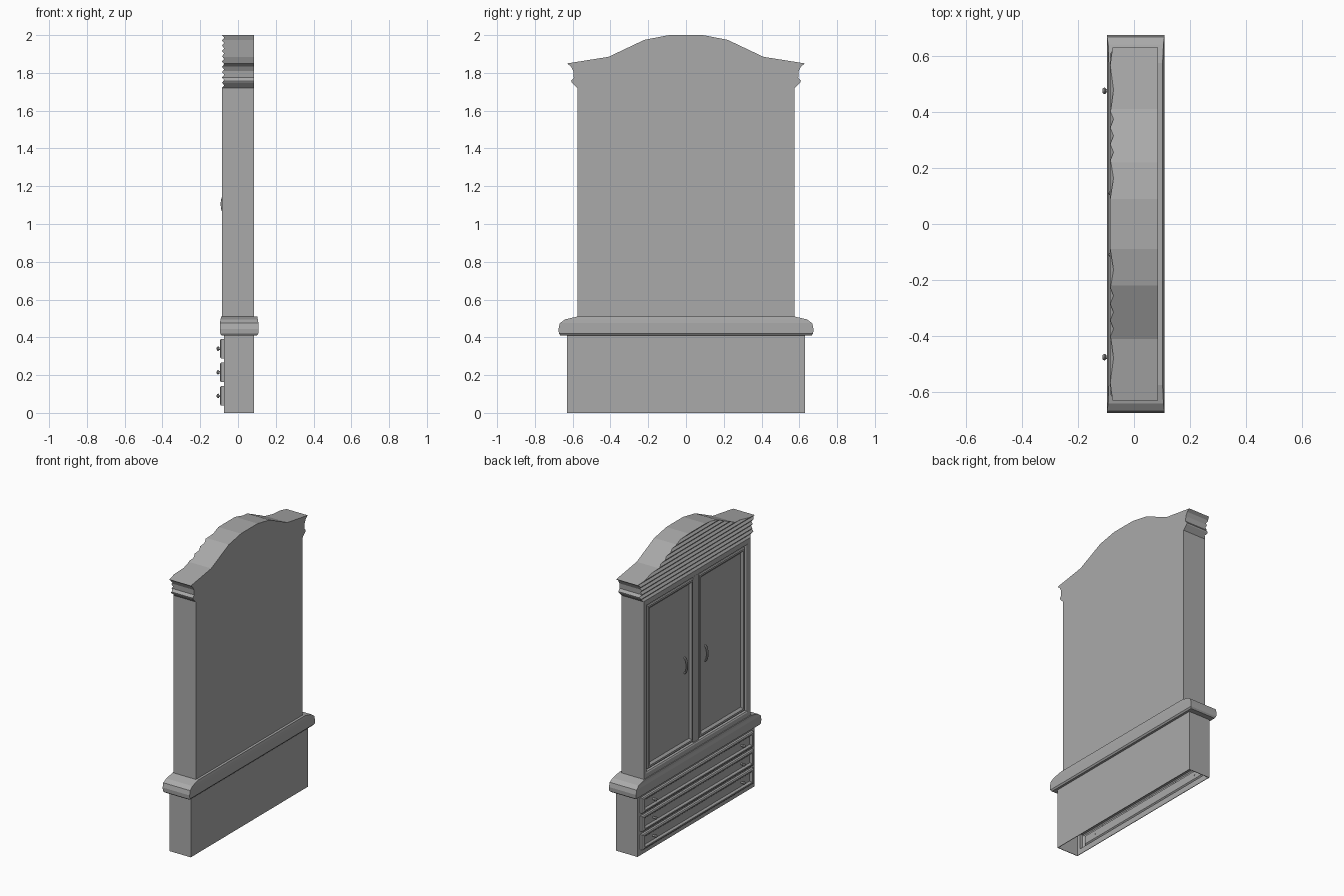
import bpy, bmesh, math
from mathutils import Vector

if "Cube" in bpy.data.objects:
    bpy.data.objects.remove(bpy.data.objects["Cube"], do_unlink=True)

grey = bpy.data.materials.new("plain_grey")
grey.use_nodes = True
colour = (0.4, 0.4, 0.4, 1)
grey.diffuse_color = colour
grey.node_tree.nodes["Principled BSDF"].inputs["Base Color"].default_value = colour


def finish(name, bm):
    bmesh.ops.recalc_face_normals(bm, faces=bm.faces[:])
    mesh = bpy.data.meshes.new(name)
    bm.to_mesh(mesh)
    bm.free()
    mesh.materials.append(grey)
    obj = bpy.data.objects.new(name, mesh)
    bpy.context.collection.objects.link(obj)
    return obj


def loft(name, loops, cap_start=True, cap_end=True):
    """Skin a row of point loops of equal length."""
    bm = bmesh.new()
    rings = [[bm.verts.new(p) for p in loop] for loop in loops]
    for a, b in zip(rings, rings[1:]):
        for i in range(len(a)):
            j = (i + 1) % len(a)
            bm.faces.new((a[i], a[j], b[j], b[i]))
    if cap_start:
        bm.faces.new(rings[0])
    if cap_end:
        bm.faces.new(rings[-1])
    return finish(name, bm)


def upright(x, cy, cz, hy, hz):
    """Rectangle loop facing along x."""
    return [(x, cy + a * hy, cz + b * hz) for a, b in ((-1, -1), (1, -1), (1, 1), (-1, 1))]


def panel(name, cy, cz, steps, closed=False):
    return loft(name, [upright(x, cy, cz, hy, hz) for x, hy, hz in steps], closed)


def box(name, x0, x1, y0, y1, z0, z1):
    cy, cz, hy, hz = (y0 + y1) / 2, (z0 + z1) / 2, (y1 - y0) / 2, (z1 - z0) / 2
    return loft(name, [upright(x, cy, cz, hy, hz) for x in (x0, x1)])


BACK = 0.085
BASE_FRONT = -0.075
BODY_FRONT = -0.085
SKIN = 0.004

# Base: a hollow case, open underneath
box("base_back", BACK - SKIN, BACK, -0.63, 0.63, 0, 0.412)
for side, label in ((1, "left"), (-1, "right")):
    y0, y1 = sorted((side * 0.63, side * (0.63 - SKIN)))
    box("base_side_" + label, BASE_FRONT, BACK, y0, y1, 0, 0.412)
    y0, y1 = sorted((side * 0.63, side * 0.6))
    box("base_stile_" + label, BASE_FRONT, BASE_FRONT + SKIN, y0, y1, 0, 0.412)

# Drawers with raised rims, rails between them, and round knobs
DRAWER_HALF = 0.052
centres = [0.09, 0.215, 0.34]
edges = [0] + [c + s * DRAWER_HALF for c in centres for s in (-1, 1)] + [0.412]
for z0, z1 in zip(edges[::2], edges[1::2]):
    box("base_rail", BASE_FRONT, BASE_FRONT + SKIN, -0.6, 0.6, z0, z1)

for z in centres:
    panel("drawer_front", 0, z, [
        (BASE_FRONT, 0.6, DRAWER_HALF), (-0.09, 0.6, DRAWER_HALF),
        (-0.095, 0.592, 0.045), (-0.095, 0.578, 0.037), (-0.084, 0.566, 0.027)])
    for y in (0.475, -0.475):
        bm = bmesh.new()
        profile = ((-0.083, 0.006), (-0.1, 0.006), (-0.101, 0.01),
                   (-0.106, 0.012), (-0.111, 0.009), (-0.113, 0.004))
        bm.free()
        turn = [math.tau * i / 12 for i in range(12)]
        loft("drawer_knob", [[(x, y + r * math.cos(a), z + r * math.sin(a)) for a in turn]
                             for x, r in profile])

# Waist moulding: stacked rectangles
waist = ((0.41, -0.088, 0.1, 0.665), (0.42, -0.094, 0.108, 0.673), (0.445, -0.096, 0.108, 0.675),
         (0.475, -0.096, 0.108, 0.668), (0.495, -0.092, 0.105, 0.64), (0.51, -0.09, 0.102, 0.575))
loft("waist_moulding", [[(x0, -y, z), (x1, -y, z), (x1, y, z), (x0, y, z)]
                        for z, x0, x1, y in waist])

# Upper case with a recessed door opening
panel("upper_case", 0, 1.115, [
    (BACK, 0.575, 0.606), (BODY_FRONT, 0.575, 0.606),
    (BODY_FRONT, 0.548, 0.575), (-0.08, 0.54, 0.567), (-0.055, 0.54, 0.567)], True)
box("centre_post", -0.074, -0.05, -0.028, 0.028, 0.55, 1.68)

# Doors with framed panels, and curved pulls
for side, label in ((1, "left"), (-1, "right")):
    panel("door_" + label, side * 0.277, 1.115, [
        (-0.055, 0.248, 0.557), (-0.074, 0.248, 0.557), (-0.079, 0.242, 0.551),
        (-0.079, 0.23, 0.539), (-0.066, 0.216, 0.525)])
    rings = []
    for i in range(13):
        a = math.pi * i / 12
        out = Vector((-math.sin(a), 0, -math.cos(a)))
        mid = Vector((-0.064 - 0.021 * math.sin(a), side * 0.11, 1.105 - 0.052 * math.cos(a)))
        rings.append([mid + 0.007 * (out * math.cos(t) + Vector((0, 1, 0)) * math.sin(t))
                      for t in [math.tau * k / 8 for k in range(8)]])
    loft("door_pull_" + label, rings)

# Crown: arched outline with moulded ends, ridged across the front
half = [(0.575, 1.72), (0.605, 1.75), (0.608, 1.758), (0.594, 1.775), (0.597, 1.81),
        (0.61, 1.835), (0.63, 1.85), (0.41, 1.885), (0.22, 1.975), (0.09, 2.0)]
outline = half + [(-y, z) for y, z in reversed(half)]
crown = loft("crown", [[(x, y, z) for y, z in outline] for x in (BODY_FRONT, BACK)])
bm = bmesh.new()
bm.from_mesh(crown.data)
RIDGE = 0.014
for i in range(1, 20):
    bmesh.ops.bisect_plane(bm, geom=bm.verts[:] + bm.edges[:] + bm.faces[:], dist=1e-5,
                           plane_co=(0, 0, 1.72 + i * RIDGE), plane_no=(0, 0, 1))
for v in bm.verts:
    if v.co.x < 0:
        phase = ((v.co.z - 1.72) / RIDGE) % 2
        v.co.x += 0.012 * (1 - abs(phase - 1))
bm.to_mesh(crown.data)
bm.free()
